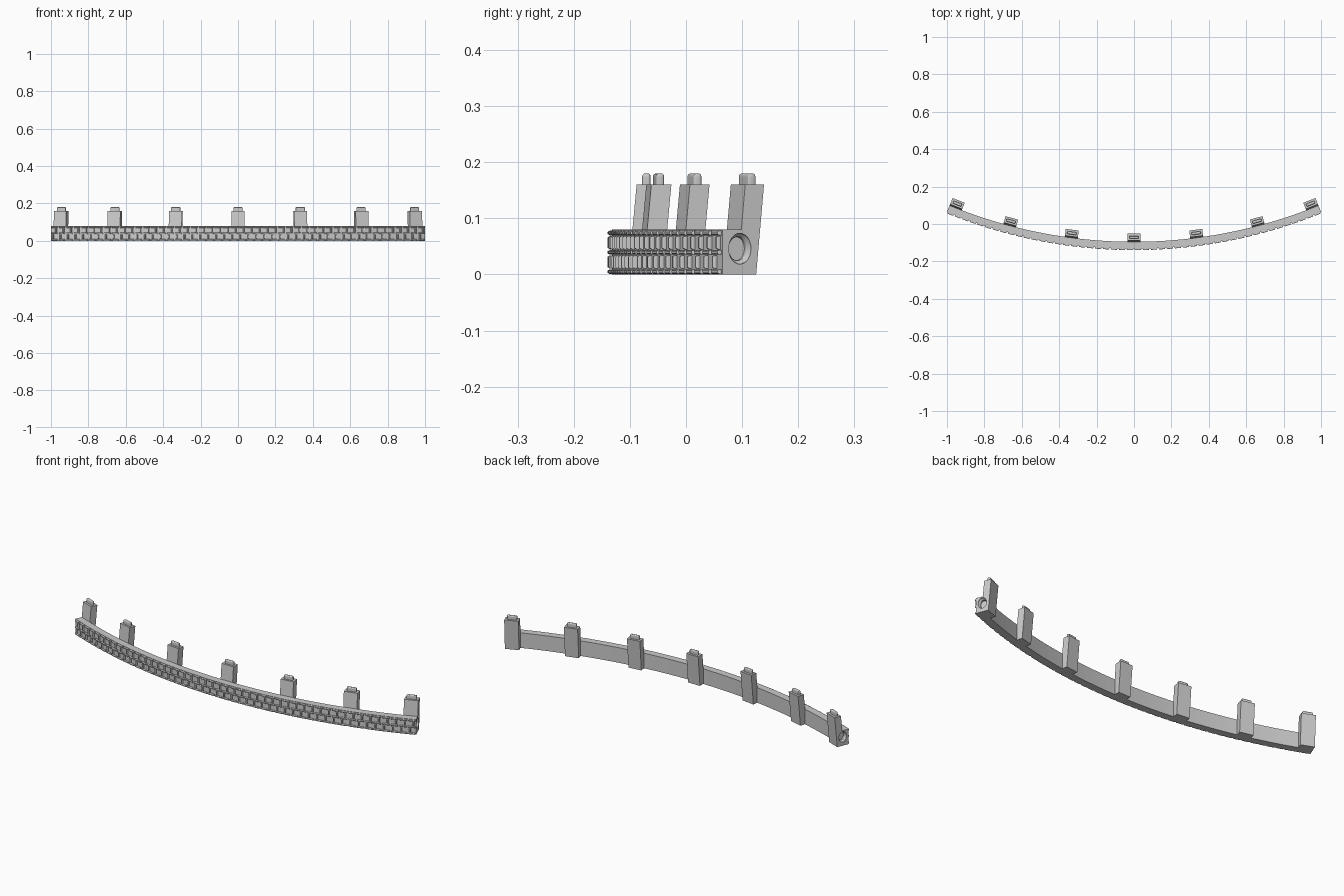
import bpy, bmesh
from math import sin, cos, asin, pi
from mathutils import Matrix, Vector

if "Cube" in bpy.data.objects:
    bpy.data.objects.remove(bpy.data.objects["Cube"])

R, T, H = 2.636, 0.037, 0.08          # outer radius, wall thickness, wall height
CY = R - 0.132                        # arc centre on y
HALF = asin(1 / R)                    # half angle of the arc


def arc(a, r, z):
    return Vector((r * sin(a), CY - r * cos(a), z))


def finish(name, bm):
    bmesh.ops.recalc_face_normals(bm, faces=bm.faces)
    me = bpy.data.meshes.new(name)
    bm.to_mesh(me)
    bm.free()
    ob = bpy.data.objects.new(name, me)
    bpy.context.collection.objects.link(ob)
    return ob


def loft(bm, rings):
    vs = [[bm.verts.new(p) for p in ring] for ring in rings]
    n = len(vs[0])
    for a, b in zip(vs, vs[1:]):
        for i in range(n):
            bm.faces.new((a[i], a[(i + 1) % n], b[(i + 1) % n], b[i]))
    bm.faces.new(vs[0])
    bm.faces.new(vs[-1])


# curved wall body
bm = bmesh.new()
N = 72
loft(bm, [[arc(a, r, z) for r, z in ((R, 0), (R, H), (R - T, H), (R - T, 0))]
          for a in (-HALF + 2 * HALF * i / N for i in range(N + 1))])
wall = finish("curved_wall", bm)


# raised brick joints on the outer face
def rib(bm, s0, s1, z0, z1):
    rings = []
    for h, c in ((-0.002, 0), (0.004, 0), (0.0075, 0.0022)):
        rings.append([arc(s / R, R + h, z) for s, z in
                      ((s0 + c, z0 + c), (s1 - c, z0 + c), (s1 - c, z1 - c), (s0 + c, z1 - c))])
    loft(bm, rings)


bm = bmesh.new()
count = 48
step = 2 * HALF * R / count
for i in range(count):
    s = -HALF * R + i * step
    for z in (0.005, 0.0395, 0.074):
        rib(bm, s + 0.004, s + step - 0.004, z - 0.0042, z + 0.0042)
    for z, off in ((0.0105, 0.3), (0.045, 0.7)):
        m = s + off * step
        rib(bm, m - 0.004, m + 0.004, z, z + 0.0235)
finish("brick_joint_ribs", bm)

# leaning posts behind the wall, each with a rounded peg on top
W = 0.035
angles = [0, 0.1295, 0.2585, HALF - W / 2.59]
posts = []
for a in sorted({s * v for v in angles for s in (-1, 1)}):
    frame = Matrix.Translation((0, CY, 0)) @ Matrix.Rotation(a, 4, 'Z')
    bm = bmesh.new()
    loft(bm, [[frame @ Vector((x, -r, z)) for x, r in
               ((-W, f), (W, f), (W, f - 0.036), (-W, f - 0.036))]
              for z, f in ((0, 2.607), (0.16, 2.592))])
    posts.append(finish("post", bm))
    bm = bmesh.new()
    bmesh.ops.create_cube(bm, size=1, matrix=Matrix.Translation((0, -2.5745, 0.167))
                          @ Matrix.Diagonal((0.05, 0.015, 0.026, 1)))
    top = [e for e in bm.edges if max(v.co.z for v in e.verts) > 0.17]
    bmesh.ops.bevel(bm, geom=top, offset=0.005, segments=3, profile=0.5, affect='EDGES')
    bm.transform(frame)
    finish("post_peg", bm)

# stepped round sockets in both end faces
for side, post in ((-1, posts[0]), (1, posts[-1])):
    frame = Matrix.Translation((0, CY, 0)) @ Matrix.Rotation(side * HALF, 4, 'Z')
    bm = bmesh.new()
    rings = []
    for x, k in ((0.01, 1), (-0.004, 1), (-0.012, 0.78), (-0.02, 0.78)):
        rings.append([frame @ Vector((side * x, -2.6025 + 0.0215 * k * cos(t),
                                      0.046 + 0.0275 * k * sin(t)))
                      for t in (2 * pi * i / 32 for i in range(32))])
    loft(bm, rings)
    cutter = finish("socket_cutter", bm)
    cutter.hide_render = True
    for ob in (wall, post):
        mod = ob.modifiers.new("socket", 'BOOLEAN')
        mod.operation, mod.object, mod.solver = 'DIFFERENCE', cutter, 'EXACT'
        bpy.context.view_layer.objects.active = ob
        bpy.ops.object.modifier_apply(modifier=mod.name)
    bpy.data.objects.remove(cutter)
